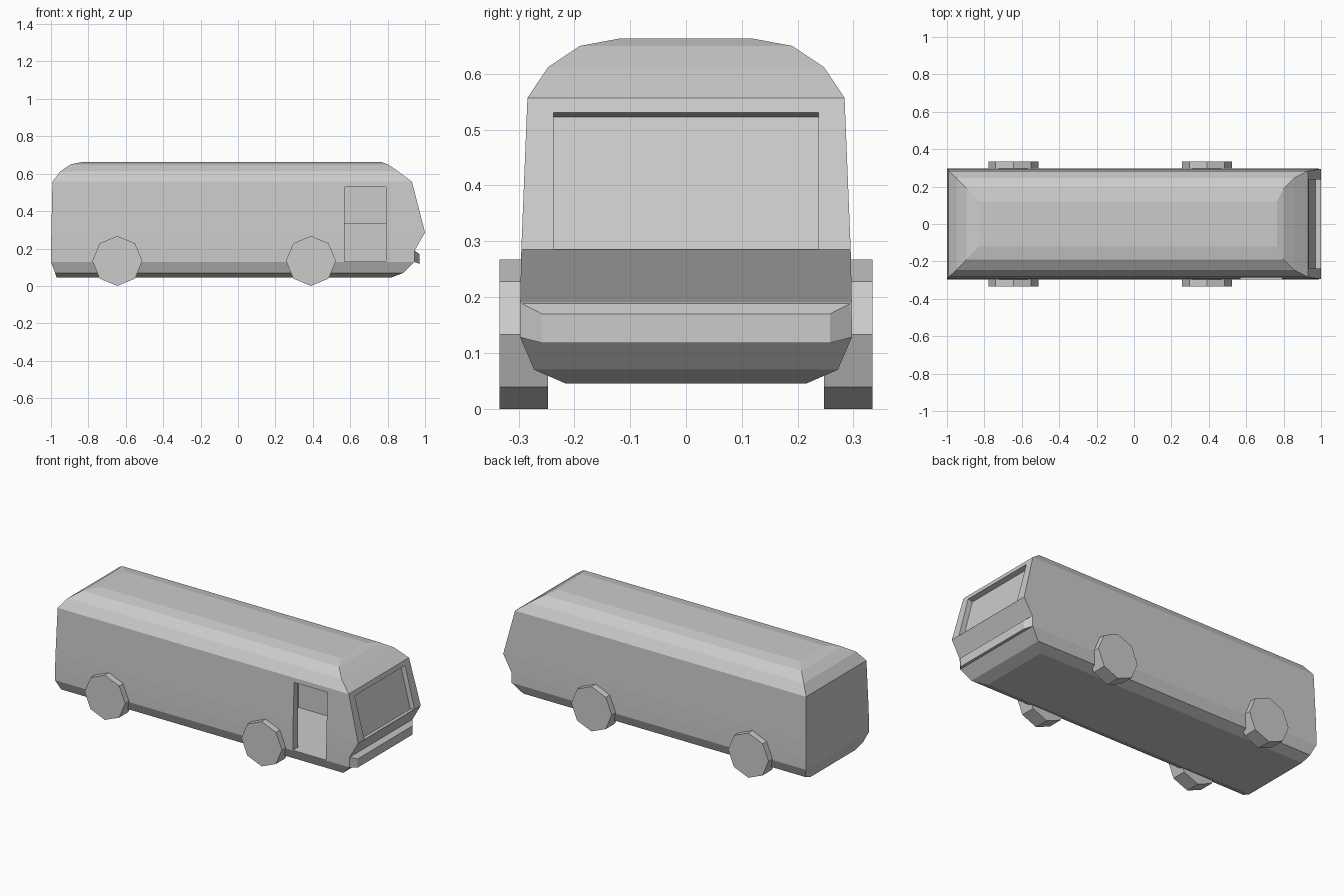
import bpy, bmesh, math

if "Cube" in bpy.data.objects:
    bpy.data.objects.remove(bpy.data.objects["Cube"])


def finish(name, bm):
    bmesh.ops.recalc_face_normals(bm, faces=bm.faces)
    me = bpy.data.meshes.new(name)
    bm.to_mesh(me)
    bm.free()
    ob = bpy.data.objects.new(name, me)
    bpy.context.collection.objects.link(ob)
    return ob


def loft(name, rings):
    """Skin a stack of four-point rings and cap both ends."""
    bm = bmesh.new()
    loops = [[bm.verts.new(p) for p in ring] for ring in rings]
    for a, b in zip(loops, loops[1:]):
        for i in range(4):
            j = (i + 1) % 4
            bm.faces.new((a[i], a[j], b[j], b[i]))
    bm.faces.new(loops[0])
    bm.faces.new(loops[-1])
    return finish(name, bm)


def block(name, lo, hi):
    (x0, y0, z0), (x1, y1, z1) = lo, hi
    return loft(name, [[(x0, y0, z), (x1, y0, z), (x1, y1, z), (x0, y1, z)]
                       for z in (z0, z1)])


def carve(target, cutter):
    mod = target.modifiers.new(cutter.name, 'BOOLEAN')
    mod.operation = 'DIFFERENCE'
    mod.solver = 'EXACT'
    mod.object = cutter
    cutter.hide_render = True
    cutter.hide_viewport = True


# Body: rectangles stacked by height (z, rear x, front x, half width)
levels = [
    (0.045, -0.970, 0.820, 0.215),
    (0.070, -0.978, 0.885, 0.272),
    (0.128, -1.000, 0.942, 0.297),
    (0.190, -1.000, 0.945, 0.297),
    (0.285, -0.998, 1.000, 0.295),
    (0.557, -0.992, 0.930, 0.284),
    (0.612, -0.950, 0.857, 0.247),
    (0.650, -0.895, 0.800, 0.190),
    (0.663, -0.830, 0.765, 0.120),
]
body = loft("bus_body", [[(xb, -w, z), (xf, -w, z), (xf, w, z), (xb, w, z)]
                         for z, xb, xf, w in levels])

# Windshield recess, parallel to the sloping front
windshield = block("windshield_cutter", (-0.03, -0.237, -0.126), (0.03, 0.237, 0.126))
windshield.location = (0.9685, 0, 0.4085)
windshield.rotation_euler.y = -math.atan2(0.07, 0.272)
carve(body, windshield)

# Door opening on the near side, with the entry space and raised ledge behind it
carve(body, block("door_cutter", (0.57, -0.40, 0.13), (0.79, -0.20, 0.53)))
carve(body, block("entry_cutter", (0.28, -0.25, 0.13), (0.84, 0.17, 0.53)))
carve(body, block("ledge_cutter", (0.43, 0.10, 0.335), (0.84, 0.25, 0.53)))

# Front bumper: wedge tapering forward
loft("front_bumper", [[(x, -w, z0), (x, w, z0), (x, w, z1), (x, -w, z1)]
                      for x, w, z0, z1 in ((0.92, 0.297, 0.128, 0.19),
                                           (0.943, 0.297, 0.128, 0.19),
                                           (0.970, 0.258, 0.118, 0.17))])

# Eight-sided wheels
for end, x in (("rear", -0.645), ("front", 0.39)):
    for side, s in (("right", -1), ("left", 1)):
        bpy.ops.mesh.primitive_cylinder_add(
            vertices=8, radius=0.1335, depth=0.087,
            location=(x, s * 0.2905, 0.1335), rotation=(math.pi / 2, 0, 0))
        bpy.context.object.name = f"{end}_{side}_wheel"
